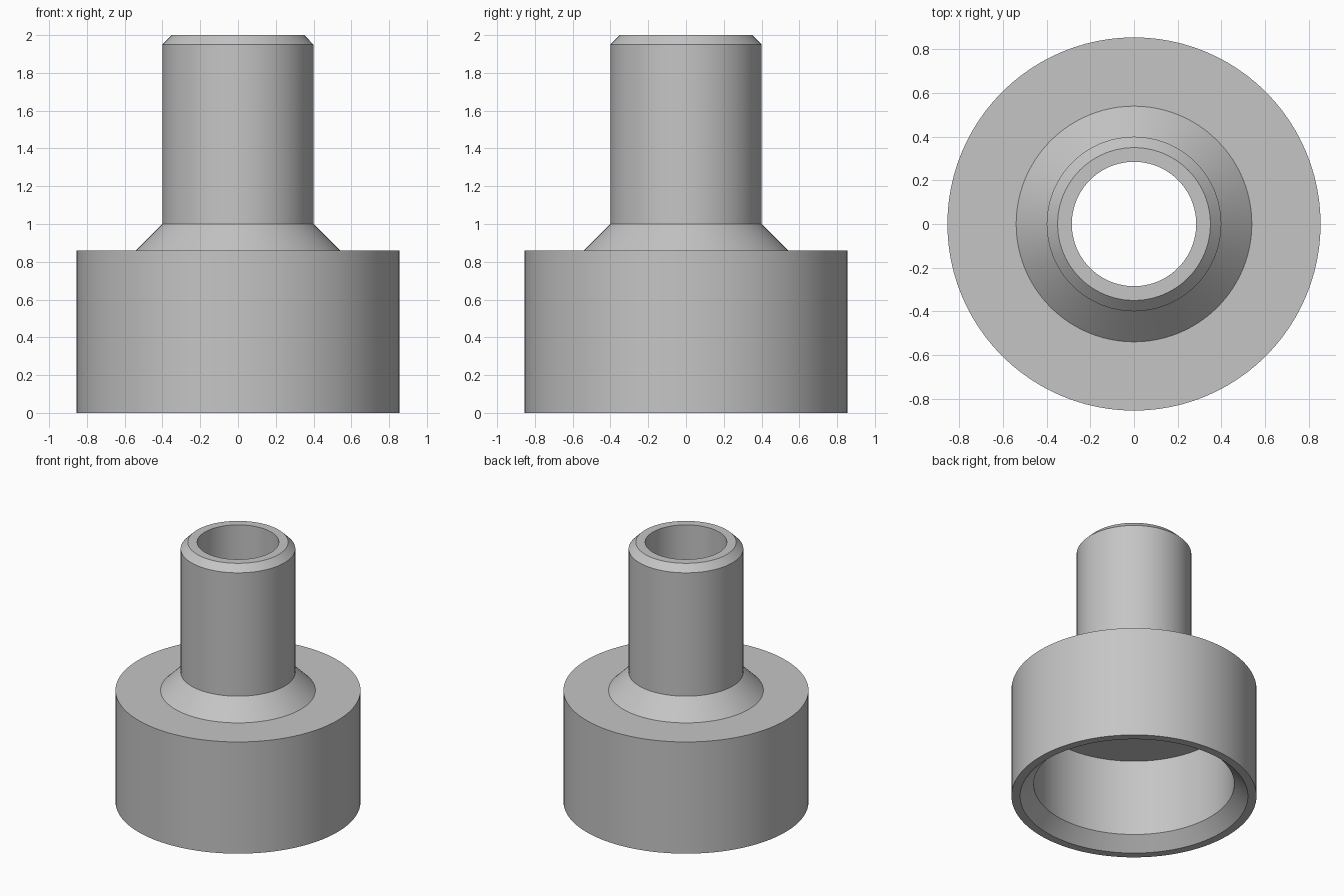
import bpy
import bmesh
import math

SEGMENTS = 96

cube = bpy.data.objects.get("Cube")
if cube:
    bpy.data.objects.remove(cube, do_unlink=True)

# One plain grey for the whole fitting
grey = bpy.data.materials.new("plain_grey")
grey.use_nodes = True
colour = (0.56, 0.56, 0.56, 1.0)
grey.diffuse_color = colour
grey.node_tree.nodes["Principled BSDF"].inputs["Base Color"].default_value = colour


def lathe(name, profile, material):
    """Revolve a closed (radius, height) outline about the z axis."""
    bm = bmesh.new()
    verts = [bm.verts.new((r, 0, z)) for r, z in profile]
    edges = [bm.edges.new((a, b)) for a, b in zip(verts, verts[1:] + verts[:1])]
    bmesh.ops.spin(bm, geom=verts + edges, cent=(0, 0, 0), axis=(0, 0, 1),
                   angle=math.tau, steps=SEGMENTS, use_merge=True)
    bmesh.ops.remove_doubles(bm, verts=bm.verts, dist=1e-5)
    bmesh.ops.recalc_face_normals(bm, faces=bm.faces)
    mesh = bpy.data.meshes.new(name)
    bm.to_mesh(mesh)
    bm.free()
    mesh.materials.append(material)
    obj = bpy.data.objects.new(name, mesh)
    bpy.context.collection.objects.link(obj)
    bpy.ops.object.select_all(action="DESELECT")
    obj.select_set(True)
    bpy.context.view_layer.objects.active = obj
    bpy.ops.object.shade_smooth_by_angle(angle=math.radians(30))
    return obj


# Outer wall: socket, sloped shoulder, tube, chamfered rim
outside = [(0.855, 0), (0.855, 0.86), (0.54, 0.86), (0.4, 1.0),
           (0.4, 1.95), (0.35, 2.0)]
# Inner wall: narrow bore, flat socket ceiling, chamfered mouth
inside = [(0.285, 2.0), (0.285, 0.685), (0.7, 0.685), (0.7, 0.095), (0.795, 0)]

lathe("reducer_fitting", outside + inside, grey)
